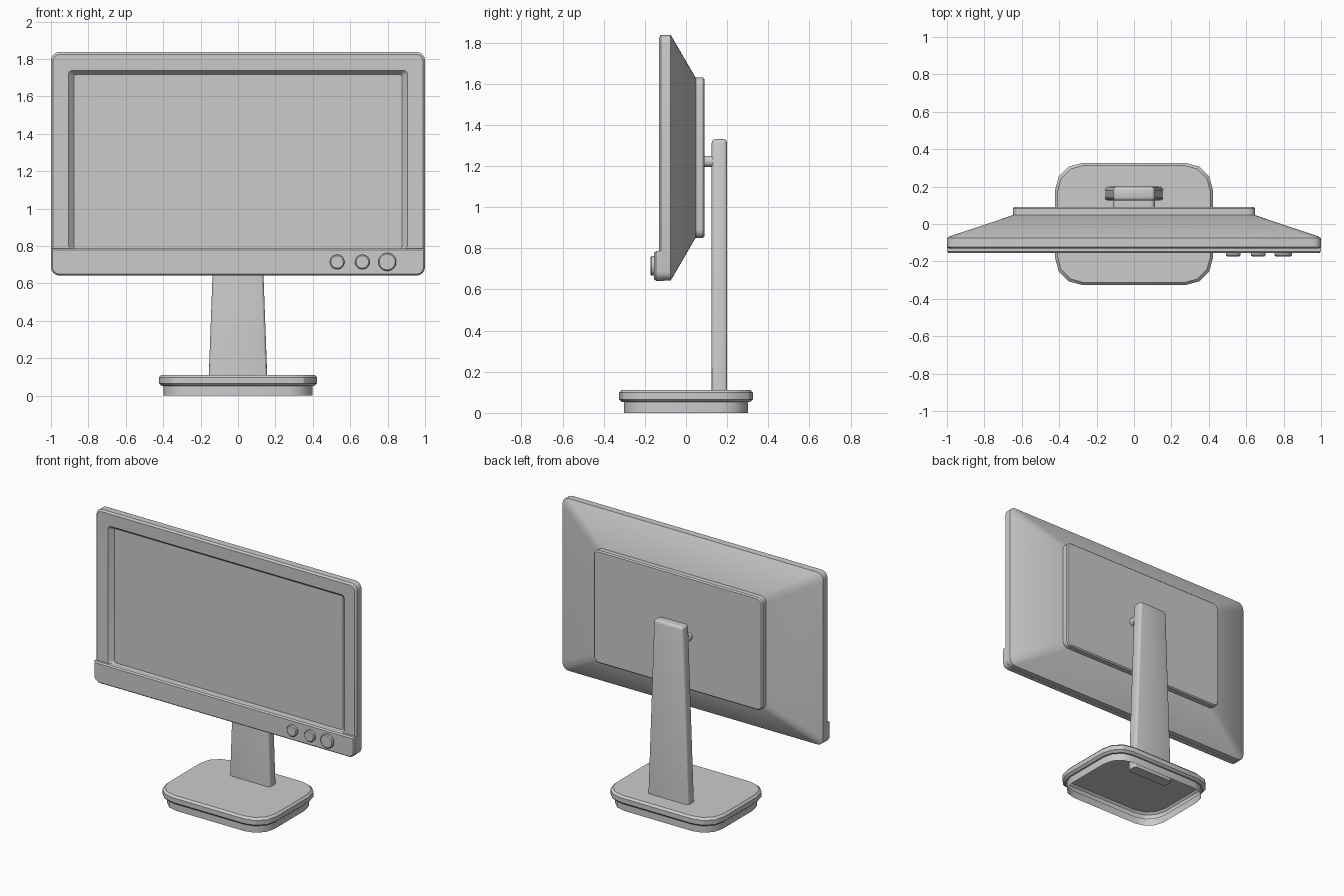
import bpy, bmesh, math

if "Cube" in bpy.data.objects:
    bpy.data.objects.remove(bpy.data.objects["Cube"])


def rounded_rect(cx, cy, hw, hh, r, seg):
    """Outline points of a rounded rectangle, counter-clockwise."""
    pts = []
    for k, (sx, sy) in enumerate([(1, 1), (-1, 1), (-1, -1), (1, -1)]):
        for i in range(seg + 1):
            a = math.pi / 2 * (k + i / seg)
            pts.append((cx + sx * (hw - r) + r * math.cos(a),
                        cy + sy * (hh - r) + r * math.sin(a)))
    return pts


def finish(bm, name, angle=30):
    mesh = bpy.data.meshes.new(name)
    bm.to_mesh(mesh)
    bm.free()
    ob = bpy.data.objects.new(name, mesh)
    bpy.context.collection.objects.link(ob)
    bpy.ops.object.select_all(action='DESELECT')
    ob.select_set(True)
    bpy.context.view_layer.objects.active = ob
    bpy.ops.object.shade_smooth_by_angle(angle=math.radians(angle))
    return ob


def loft(name, rings, axis, seg=4, cap_start=True):
    """Skin rounded rectangles. Ring: (depth, cx, cy, half_w, half_h, radius)."""
    bm = bmesh.new()
    loops = []
    for d, *rect in rings:
        loops.append([bm.verts.new((u, d, v) if axis == 'Y' else (u, v, d))
                      for u, v in rounded_rect(*rect, seg)])
    for a, b in zip(loops, loops[1:]):
        n = len(a)
        for i in range(n):
            j = (i + 1) % n
            bm.faces.new((a[i], a[j], b[j], b[i]))
    if cap_start:
        bm.faces.new(loops[0])
    bm.faces.new(loops[-1])
    bmesh.ops.recalc_face_normals(bm, faces=bm.faces)
    return finish(bm, name)


def slab(name, axis, d0, d1, cx, cy, hw, hh, r, b, seg=4):
    """Rounded slab with chamfered rims at both ends."""
    return loft(name, [(d0, cx, cy, hw - b, hh - b, r - b),
                       (d0 + b, cx, cy, hw, hh, r),
                       (d1 - b, cx, cy, hw, hh, r),
                       (d1, cx, cy, hw - b, hh - b, r - b)], axis, seg)


# Monitor housing: screen, recess, bezel, rim and tapered back in one skin
loft("monitor_housing", [
    (-0.10, 0, 1.252, 0.877, 0.465, 0.012),
    (-0.13, 0, 1.262, 0.907, 0.478, 0.025),
    (-0.132, 0, 1.24, 0.988, 0.585, 0.035),
    (-0.122, 0, 1.24, 1.0, 0.597, 0.045),
    (-0.075, 0, 1.24, 1.0, 0.597, 0.045),
    (-0.066, 0, 1.24, 0.985, 0.583, 0.05),
    (0.048, 0, 1.24, 0.645, 0.387, 0.04)], 'Y')

# Raised rear panel
slab("rear_panel", 'Y', 0.04, 0.09, 0, 1.24, 0.648, 0.39, 0.04, 0.008)

# Chin strip: square top corners, rounded lower corners
bm = bmesh.new()
rings = []
for y, inset in [(-0.155, 0.008), (-0.146, 0.0), (-0.11, 0.0)]:
    w, lo, hi, r = 1.0 - inset, 0.642 + inset, 0.786 - inset, 0.045 - inset
    pts = [(w, hi), (-w, hi)]
    for cx, start in [(-(w - r), math.pi), (w - r, 1.5 * math.pi)]:
        for i in range(5):
            a = start + i * math.pi / 8
            pts.append((cx + r * math.cos(a), lo + r + r * math.sin(a)))
    rings.append([bm.verts.new((x, y, z)) for x, z in pts])
for a, b in zip(rings, rings[1:]):
    for i in range(len(a)):
        j = (i + 1) % len(a)
        bm.faces.new((a[i], a[j], b[j], b[i]))
bm.faces.new(rings[0])
bm.faces.new(rings[-1])
bmesh.ops.recalc_face_normals(bm, faces=bm.faces)
finish(bm, "chin_strip")

# Control buttons
for i, (x, r) in enumerate([(0.53, 0.039), (0.665, 0.039), (0.798, 0.048)]):
    slab(f"button_{i + 1}", 'Y', -0.173, -0.14, x, 0.715, r, r, r - 0.0005, 0.006, 6)

# Hinge bar between the panel and the neck
slab("hinge_bar", 'Y', 0.08, 0.14, 0, 1.222, 0.112, 0.027, 0.025, 0.002)

# Tapered neck
bm = bmesh.new()
bmesh.ops.create_cube(bm, size=1)
for v in bm.verts:
    top = v.co.z > 0
    v.co = (math.copysign(0.111 if top else 0.158, v.co.x),
            0.2 if v.co.y > 0 else 0.125, 1.33 if top else 0.055)
edges = [e for e in bm.edges if max(v.co.z for v in e.verts) > 1]
bmesh.ops.bevel(bm, geom=edges, offset=0.018, segments=3, profile=0.5,
                affect='EDGES')
finish(bm, "neck")

# Base: hollow shell, open underneath, with a foot ring below the slab
loft("base", [
    (0.0, 0, 0, 0.397, 0.302, 0.135),
    (0.052, 0, 0, 0.397, 0.302, 0.135),
    (0.052, 0, 0, 0.407, 0.312, 0.138),
    (0.066, 0, 0, 0.422, 0.326, 0.145),
    (0.098, 0, 0, 0.422, 0.326, 0.145),
    (0.112, 0, 0, 0.409, 0.313, 0.14)], 'Z', seg=3, cap_start=False)
